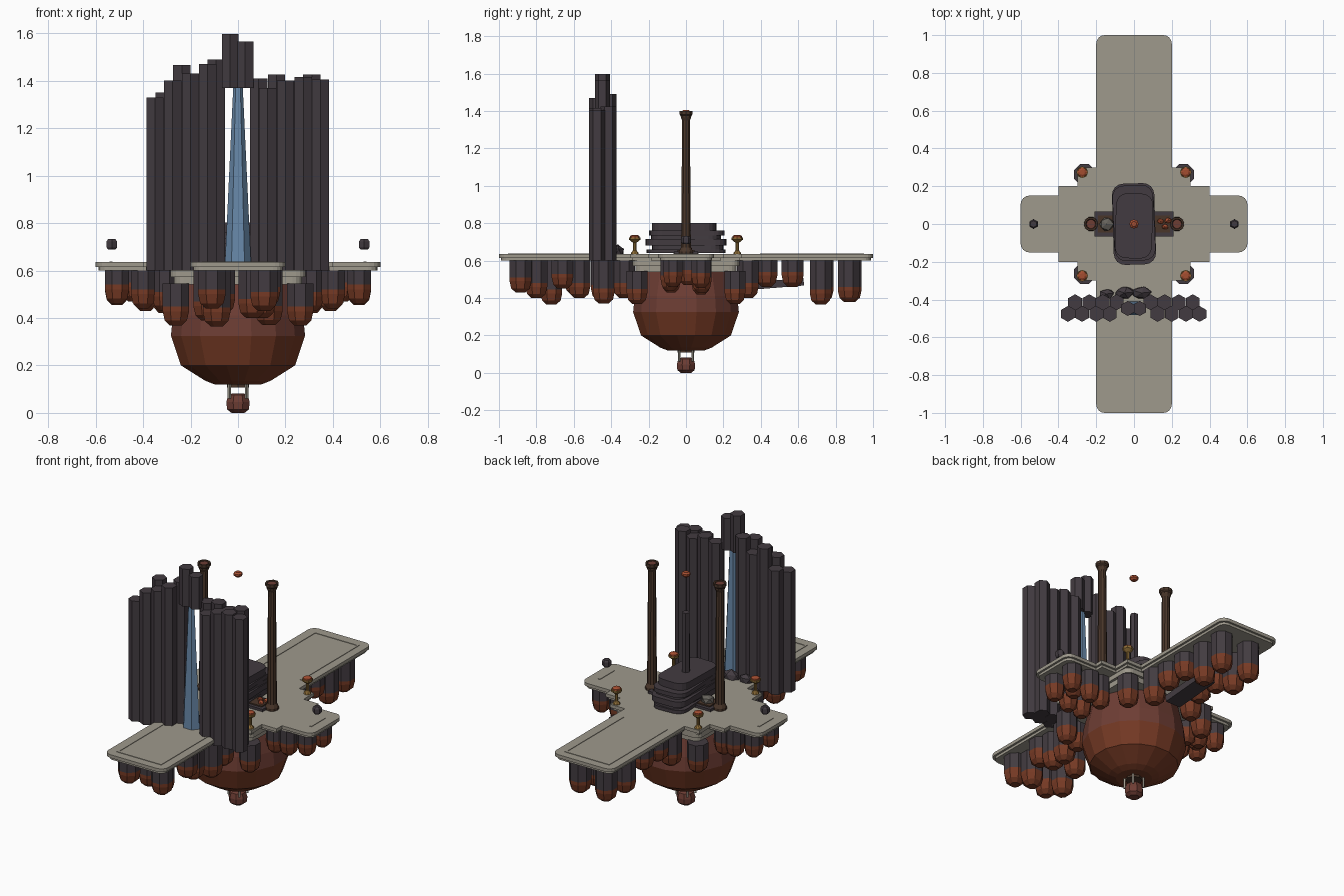
import bpy, bmesh, math, random
from mathutils import Matrix

random.seed(4)
if "Cube" in bpy.data.objects:
    bpy.data.objects.remove(bpy.data.objects["Cube"])


def material(name, *rgb):
    m = bpy.data.materials.new(name)
    m.use_nodes = True
    m.diffuse_color = (*rgb, 1)
    m.node_tree.nodes["Principled BSDF"].inputs["Base Color"].default_value = (*rgb, 1)
    return m


STONE = material("pale stone", .345, .32, .265)
ROCK = material("dark rock", .055, .044, .052)
RUST = material("rust red", .18, .042, .018)
DUSKY = material("dusky rust", .155, .047, .034)
GLOW = material("orange ember", .37, .075, .03)
BRONZE = material("dark bronze", .068, .037, .023)
GOLD = material("old gold", .28, .16, .04)
WATER = material("water blue", .14, .25, .40)
GREY = material("grey boulder", .13, .12, .105)


def finish(name, bm, mats, rule=None):
    bmesh.ops.recalc_face_normals(bm, faces=bm.faces)
    me = bpy.data.meshes.new(name)
    for m in mats:
        me.materials.append(m)
    if rule:
        for f in bm.faces:
            f.material_index = rule(f.calc_center_median())
    bm.to_mesh(me)
    bm.free()
    ob = bpy.data.objects.new(name, me)
    bpy.context.collection.objects.link(ob)
    return ob


def lathe(name, profile, sides, loc, mats, turn=0.0, rule=None):
    """Solid turned from (radius, height) pairs, closed at both ends."""
    bm = bmesh.new()
    rings = []
    for r, z in profile:
        angles = [turn + math.tau * i / sides for i in range(sides)]
        rings.append([bm.verts.new((r * math.cos(a), r * math.sin(a), z)) for a in angles])
    for a, b in zip(rings, rings[1:]):
        for i in range(sides):
            j = (i + 1) % sides
            bm.faces.new((a[i], a[j], b[j], b[i]))
    bm.faces.new(rings[0])
    bm.faces.new(rings[-1])
    ob = finish(name, bm, mats, rule)
    ob.location = loc
    return ob


def slab(name, outline, z0, z1, mat, corner=0.0, reach=0.0):
    """Flat plate from an outline; upright corners beyond reach are rounded."""
    bm = bmesh.new()
    face = bm.faces.new([bm.verts.new((x, y, z0)) for x, y in outline])
    top = bmesh.ops.extrude_face_region(bm, geom=[face])["geom"]
    for v in top:
        if isinstance(v, bmesh.types.BMVert):
            v.co.z = z1
    if corner:
        upright = [e for e in bm.edges if abs(e.verts[0].co.z - e.verts[1].co.z) > 1e-5
                   and max(abs(e.verts[0].co.x), abs(e.verts[0].co.y)) > reach]
        bmesh.ops.bevel(bm, geom=upright, offset=corner, segments=4,
                        affect='EDGES', profile=0.5)
    return finish(name, bm, [mat])


def rect(hx, hy, cx=0, cy=0):
    return [(cx + sx * hx, cy + sy * hy) for sx, sy in ((-1, -1), (1, -1), (1, 1), (-1, 1))]


def boulder(name, loc, size, mat, turn=0.0):
    bm = bmesh.new()
    bmesh.ops.create_icosphere(bm, subdivisions=1, radius=1)
    for v in bm.verts:
        v.co *= random.uniform(.85, 1.1)
    bmesh.ops.transform(bm, matrix=Matrix.Rotation(turn, 4, 'Z') @ Matrix.Diagonal((*size, 1)),
                        verts=bm.verts)
    ob = finish(name, bm, [mat])
    ob.location = loc


# Stepped cross-shaped deck
quarter = [(.6, .15), (.4, .15), (.4, .2), (.3, .2), (.3, .3), (.2, .3), (.2, 1)]


def cross(inset):
    q = [(x - inset, y - inset) for x, y in quarter]
    back = q[::-1]
    return (q + [(-x, y) for x, y in back] + [(-x, -y) for x, y in q]
            + [(x, -y) for x, y in back])


slab("deck_top", cross(0), .615, .635, STONE, .045, .5)
slab("deck_lip", cross(.012), .6, .615, STONE, .04, .5)
slab("plinth_upper", rect(.285, .285), .572, .6, STONE, .04)
slab("plinth_lower", rect(.27, .27), .54, .572, STONE, .04)

# Thin raised borders on the long arms, open toward the middle
for s, end in ((-1, "front"), (1, "back")):
    for x in (-.145, .145):
        slab(end + "_border_side", rect(.006, .275, x, s * .67), .63, .638, STONE)
    slab(end + "_border_end", rect(.151, .006, 0, s * .945), .63, .638, STONE)

# Side arm rails with floating stones
for s, side in ((1, "left"), (-1, "right")):
    slab(side + "_rail", rect(.007, .07, s * .535, 0), .63, .638, STONE)
    lathe(side + "_floating_stone", [(.018, -.022), (.026, -.012), (.026, .012), (.018, .022)],
          6, (s * .532, 0, .71), [ROCK], math.pi / 6)

# Faceted hull under the deck, duller above its widest ring
lathe("hull", [(.1, .12), (.14, .135), (.245, .2), (.288, .325), (.28, .41), (.25, .54)],
      16, (0, 0, 0), [RUST, DUSKY], math.pi / 16, lambda c: int(c.z > .33))

# Hanging lantern with its cage
lathe("lantern", [(.03, 0), (.05, .015), (.053, .045), (.045, .075), (.025, .082)],
      8, (0, 0, 0), [DUSKY], math.pi / 8)
lathe("lantern_collar", [(.046, .108), (.046, .124)], 8, (0, 0, 0), [BRONZE])
for i in range(4):
    a = math.pi / 4 + i * math.pi / 2
    lathe("lantern_strut", [(.007, .06), (.007, .13)], 4,
          (.052 * math.cos(a), .052 * math.sin(a), 0), [STONE])


# Hanging rock pods with rusty rounded ends
def pod(x, y, bottom, r=.063, top=.602):
    lathe("hanging_pod", [(.45 * r, bottom), (.85 * r, bottom + .022), (r, bottom + .06),
                          (r, bottom + .08), (r, top)],
          8, (x, y, 0), [ROCK, RUST], math.pi / 8, lambda c: int(c.z < bottom + .075))


front_pods = [(-.09, -.72, .365), (.06, -.8, .4), (.11, -.885, .43), (-.11, -.885, .44),
              (.12, -.66, .45), (.1, -.57, .4), (.13, -.44, .37), (-.13, -.45, .39),
              (-.07, -.59, .42)]
back_pods = [(.1, .72, .365), (-.08, .88, .38), (.1, .87, .38), (-.1, .73, .38),
             (.11, .57, .46), (-.11, .43, .46), (-.11, .57, .46), (.11, .43, .46)]
for p in front_pods + back_pods:
    pod(*p)
for s in (-1, 1):
    for x, y, b in [(.51, .08, .455), (.51, -.07, .46), (.4, -.085, .44), (.39, .085, .43),
                    (.44, .01, .47), (.31, -.08, .43), (.31, .08, .42)]:
        pod(s * x, y, b, .055)
    for t in (-1, 1):
        pod(s * .262, t * .262, .368, .06, .545)
        pod(s * .13, t * .33, .4)

# Rock beam below the back arm
beam = slab("back_beam", rect(.05, .15), -.02, .02, ROCK)
beam.location = (0, .48, .475)
beam.rotation_euler.x = .08

# Two staggered rows of six-sided rock columns
near = {-.35: 1.33, -.275: 1.4, -.2: 1.43, -.128: 1.47,
        .125: 1.37, .2: 1.4, .275: 1.415, .347: 1.405}
far = {-.312: 1.35, -.237: 1.465, -.165: 1.41, -.092: 1.49,
       .087: 1.41, .162: 1.425, .237: 1.4, .311: 1.425}
for row, y in ((near, -.476), (far, -.414)):
    for x, top in row.items():
        lathe("wall_column", [(.042, .6), (.042, top)], 6, (x, y, 0), [ROCK], math.pi / 6)
for x, top in ((-.033, 1.597), (.03, 1.565)):
    lathe("spring_column", [(.04, 1.37), (.04, top)], 6, (x, -.447, 0), [ROCK], math.pi / 6)

# Waterfall widening toward the deck, shallow from front to back
fall = lathe("waterfall", [(.055, .63), (.02, 1.375)], 6, (0, -.447, 0), [WATER])
fall.scale.y = .75

# Rubble at the foot of the wall
for x, y, w, d in ((-.145, -.37, .045, .03), (-.05, -.365, .055, .035), (.04, -.365, .06, .035)):
    boulder("rubble", (x, y, .645), (w, d, .04), ROCK, .1)

# Central monument of stacked slabs, spire and floating ember
stack = [(.105, .21, .64, .66, 0, .05), (.095, .19, .66, .68, .01, -.06),
         (.112, .215, .68, .715, 0, .03), (.1, .185, .715, .735, 0, -.05),
         (.108, .2, .735, .76, .005, .05), (.098, .172, .76, .802, -.01, -.03)]
for hx, hy, z0, z1, cy, turn in stack:
    layer = slab("monument_slab", rect(hx, hy, 0, cy), z0, z1, ROCK, .06)
    layer.rotation_euler.z = turn
lathe("spire", [(.024, .8), (.022, 1.16)], 6, (0, 0, 0), [ROCK])
lathe("floating_ember", [(.014, 1.375), (.025, 1.385), (.025, 1.397), (.014, 1.405)],
      8, (0, 0, 0), [GLOW])
slab("monument_base", rect(.21, .065), .63, .65, ROCK)
slab("base_panel", rect(.19, .045), .65, .657, BRONZE)
boulder("grey_boulder", (-.145, 0, .67), (.04, .04, .03), GREY)
for x, y in ((.14, .015), (.165, -.015), (.18, .018)):
    boulder("ember_lump", (x, y, .662), (.02, .016, .016), GLOW)

# Tall pillars with flared ends
for s in (-1, 1):
    lathe("tall_pillar", [(.038, .63), (.038, .65), (.028, .67), (.027, .7), (.022, 1.35),
                          (.029, 1.365), (.03, 1.375), (.037, 1.382), (.037, 1.4),
                          (.028, 1.4), (.024, 1.392)],
          10, (s * .228, 0, 0), [BRONZE])
    lathe("pillar_ember", [(.024, 1.385), (.024, 1.396)], 10, (s * .228, 0, 0), [DUSKY])

# Corner lamps
for sx in (-1, 1):
    for sy in (-1, 1):
        at = (sx * .274, sy * .274, 0)
        lathe("lamp_stand", [(.022, .63), (.02, .642), (.009, .655), (.009, .695),
                             (.03, .712), (.031, .724)], 8, at, [GOLD])
        lathe("lamp_ember", [(.026, .722), (.025, .732), (.014, .738)], 8, at, [GLOW])
